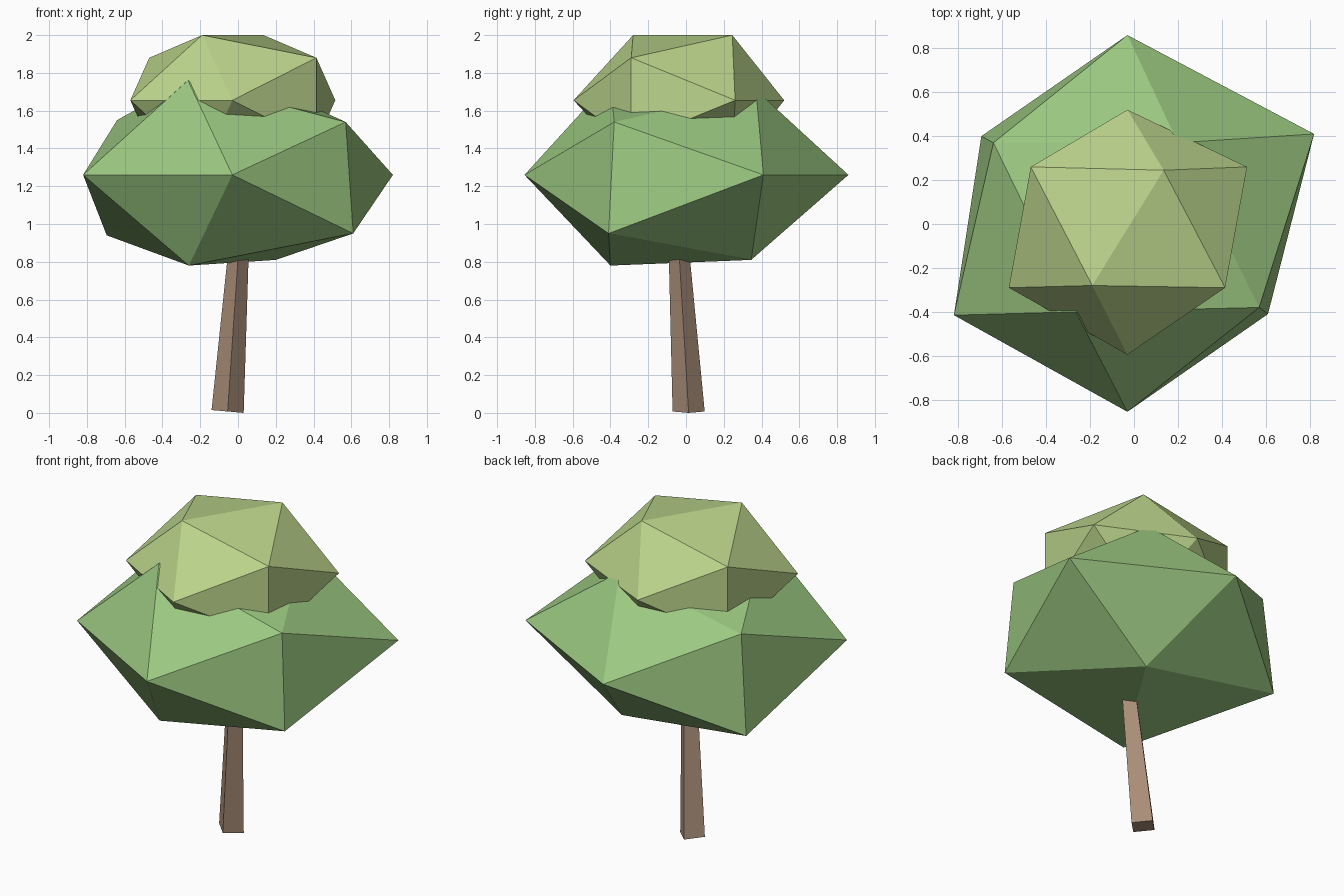
import bpy, bmesh

if "Cube" in bpy.data.objects:
    bpy.data.objects.remove(bpy.data.objects["Cube"])


def finish(bm, name, color):
    bmesh.ops.recalc_face_normals(bm, faces=bm.faces)
    mesh = bpy.data.meshes.new(name)
    bm.to_mesh(mesh)
    bm.free()
    mat = bpy.data.materials.new(name + "_paint")
    mat.diffuse_color = (*color, 1)
    mat.use_nodes = True
    mat.node_tree.nodes["Principled BSDF"].inputs["Base Color"].default_value = mat.diffuse_color
    mesh.materials.append(mat)
    obj = bpy.data.objects.new(name, mesh)
    bpy.context.collection.objects.link(obj)
    return obj


def leaf_clump(name, waist, shoulders, tips, color):
    """Irregular 20-sided clump: four waist corners, then shoulder and tip pairs."""
    bm = bmesh.new()
    for p in waist + shoulders + tips:
        bm.verts.new(p)
    bmesh.ops.convex_hull(bm, input=bm.verts)
    return finish(bm, name, color)


# Trunk: four-sided leaning taper, its top hidden in the foliage
bm = bmesh.new()
bmesh.ops.create_cone(bm, cap_ends=True, segments=4, radius1=0.085, radius2=0.042, depth=1.2)
for v in bm.verts:
    if v.co.z > 0:
        v.co.x += 0.026
        v.co.y -= 0.058
        v.co.z = 1.2
    else:
        v.co.z = 0.0075 - 0.088 * v.co.x
        v.co.x -= 0.055
        v.co.y += 0.014
finish(bm, "trunk", (0.40, 0.27, 0.19))

# Lower foliage
z = 1.26
leaf_clump("lower_foliage",
           [(-0.03, -0.855, z), (-0.82, -0.415, z), (-0.03, 0.86, z), (0.82, 0.41, z)],
           [(0.57, -0.38, 1.54), (-0.64, 0.37, 1.55), (0.61, -0.41, 0.95), (-0.695, 0.40, 0.94)],
           [(-0.265, -0.40, 1.76), (0.20, 0.37, 1.71), (-0.26, -0.40, 0.78), (0.20, 0.345, 0.81)],
           (0.33, 0.58, 0.22))

# Upper foliage
z = 1.655
leaf_clump("upper_foliage",
           [(-0.03, -0.595, z), (-0.57, -0.29, z), (-0.03, 0.52, z), (0.515, 0.26, z)],
           [(0.415, -0.29, 1.88), (-0.47, 0.26, 1.88), (0.415, -0.29, 1.43), (-0.47, 0.26, 1.43)],
           [(-0.19, -0.28, 2.0), (0.135, 0.245, 2.0), (-0.19, -0.28, 1.31), (0.135, 0.245, 1.31)],
           (0.50, 0.66, 0.26))
